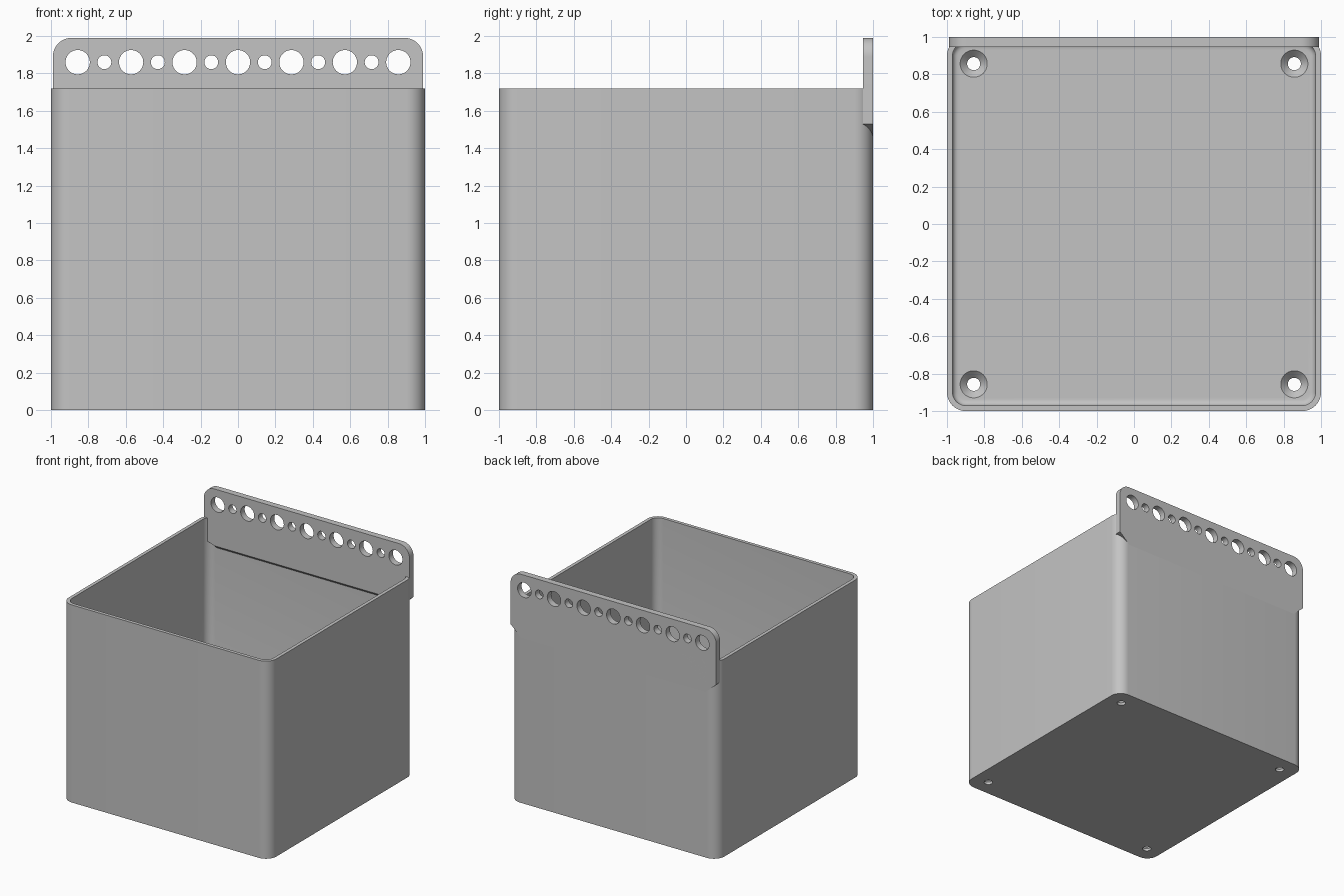
import bpy
import bmesh
from math import sin, cos, pi, radians
from mathutils import Matrix

default = bpy.data.objects.get("Cube")
if default:
    bpy.data.objects.remove(default, do_unlink=True)

GREY = (0.55, 0.55, 0.55, 1.0)
grey = bpy.data.materials.new("plain grey")
grey.use_nodes = True
grey.diffuse_color = GREY
grey.node_tree.nodes["Principled BSDF"].inputs["Base Color"].default_value = GREY

BOX_H, WALL, FLOOR = 1.72, 0.03, 0.06
CORNER = 0.1
PLATE_IN, PLATE_W, PLATE_LOW, PLATE_TOP = 0.945, 0.99, 1.44, 1.99
PITCH = 2 / 7


def arc(cx, cy, r, start, steps=10):
    """Quarter circle of points, counter-clockwise from the start angle."""
    return [(cx + r * cos(start + pi / 2 * i / steps),
             cy + r * sin(start + pi / 2 * i / steps)) for i in range(steps + 1)]


def rounded_square(half, r):
    c = half - r
    corners = [(c, c), (-c, c), (-c, -c), (c, -c)]
    return [p for k, (x, y) in enumerate(corners) for p in arc(x, y, r, k * pi / 2)]


def finish(bm, name):
    bmesh.ops.recalc_face_normals(bm, faces=bm.faces)
    mesh = bpy.data.meshes.new(name)
    bm.to_mesh(mesh)
    bm.free()
    mesh.materials.append(grey)
    obj = bpy.data.objects.new(name, mesh)
    bpy.context.collection.objects.link(obj)
    return obj


def prism(points, low, high):
    """Extrude a flat outline along z."""
    bm = bmesh.new()
    face = bm.faces.new([bm.verts.new((x, y, low)) for x, y in points])
    top = bmesh.ops.extrude_face_region(bm, geom=[face])["geom"]
    bmesh.ops.translate(bm, vec=(0, 0, high - low),
                        verts=[v for v in top if isinstance(v, bmesh.types.BMVert)])
    return bm


def add_cylinder(bm, centre, r1, r2, depth, turn=Matrix()):
    bmesh.ops.create_cone(bm, cap_ends=True, segments=40, radius1=r1, radius2=r2,
                          depth=depth, matrix=Matrix.Translation(centre) @ turn)


def cut(obj, cutter):
    """Subtract the cutter, then discard it."""
    cutter.hide_render = True
    mod = obj.modifiers.new("cut", 'BOOLEAN')
    mod.operation, mod.solver, mod.object = 'DIFFERENCE', 'EXACT', cutter
    bpy.context.view_layer.objects.active = obj
    bpy.ops.object.modifier_apply(modifier=mod.name)
    bpy.data.objects.remove(cutter, do_unlink=True)


def smooth(obj):
    bpy.ops.object.select_all(action='DESELECT')
    obj.select_set(True)
    bpy.context.view_layer.objects.active = obj
    bpy.ops.object.shade_smooth_by_angle(angle=radians(30))


# Open box: rounded block hollowed by a cavity with a filleted floor
box = finish(prism(rounded_square(1.0, CORNER), 0, BOX_H), "open_box")
bm = prism(rounded_square(1 - WALL, CORNER - WALL), FLOOR, BOX_H + 0.1)
rim = [e for e in bm.edges if all(abs(v.co.z - FLOOR) < 1e-4 for v in e.verts)]
bmesh.ops.bevel(bm, geom=rim, offset=0.03, segments=4, profile=0.5, affect='EDGES')
cut(box, finish(bm, "cavity_cutter"))

# Countersunk screw holes in the floor corners
shafts, sinks = bmesh.new(), bmesh.new()
for x in (-3 * PITCH, 3 * PITCH):
    for y in (-3 * PITCH, 3 * PITCH):
        add_cylinder(shafts, (x, y, 0.05), 0.035, 0.035, 0.2)
        add_cylinder(sinks, (x, y, FLOOR - 0.0175), 0.035, 0.075, 0.04)
cut(box, finish(shafts, "screw_hole_cutter"))
cut(box, finish(sinks, "countersink_cutter"))
smooth(box)

# Hanging plate: rounded top corners, chamfered lower corners and underside
c, t = PLATE_W - CORNER, PLATE_TOP - CORNER
outline = arc(c, t, CORNER, 0) + arc(-c, t, CORNER, pi / 2)
outline += [(-PLATE_W, PLATE_LOW + 0.09), (-c, PLATE_LOW),
            (c, PLATE_LOW), (PLATE_W, PLATE_LOW + 0.09)]
bm = prism(outline, -1.0, -PLATE_IN)
bm.transform(Matrix.Rotation(pi / 2, 4, 'X'))
for v in bm.verts:
    if v.co.z < PLATE_LOW + 0.01 and v.co.y < PLATE_IN + 0.01:
        v.co.z += 1 - PLATE_IN
plate = finish(bm, "hanging_plate")

# Row of alternating large and small holes
holes = bmesh.new()
for i in range(-6, 7):
    r = 0.065 if i % 2 == 0 else 0.037
    add_cylinder(holes, (i * PITCH / 2, 0.97, 1.86), r, r, 0.3,
                 Matrix.Rotation(pi / 2, 4, 'X'))
cut(plate, finish(holes, "plate_hole_cutter"))
smooth(plate)
